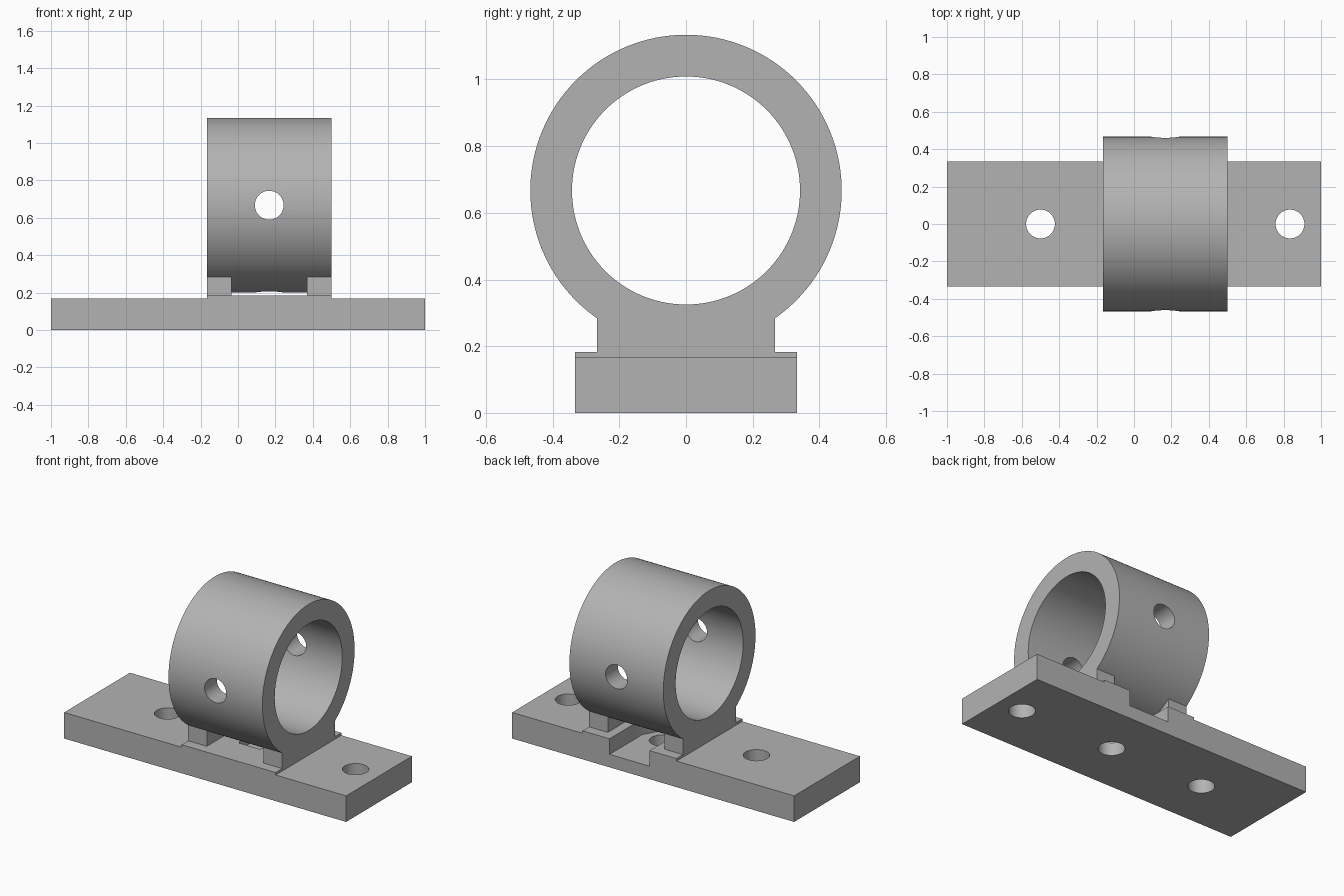
import bpy
import bmesh
import math
from mathutils import Matrix, Vector

default = bpy.data.objects.get("Cube")
if default:
    bpy.data.objects.remove(default, do_unlink=True)

grey = bpy.data.materials.new("light grey")
grey.use_nodes = True
grey.diffuse_color = (0.45, 0.45, 0.45, 1)
grey.node_tree.nodes["Principled BSDF"].inputs["Base Color"].default_value = grey.diffuse_color

CX = 0.167          # middle of the collar along x
AXIS = 0.667        # height of the collar axis
HOLE = 0.077        # radius of every screw hole
HALF = 0.333        # half length of collar, half width of plate


def make(name, bm):
    bmesh.ops.recalc_face_normals(bm, faces=bm.faces)
    mesh = bpy.data.meshes.new(name)
    bm.to_mesh(mesh)
    bm.free()
    mesh.materials.append(grey)
    ob = bpy.data.objects.new(name, mesh)
    bpy.context.collection.objects.link(ob)
    return ob


def prism(name, points, shift):
    """Extrude a closed outline of 3D points along a vector."""
    bm = bmesh.new()
    face = bm.faces.new([bm.verts.new(p) for p in points])
    new = bmesh.ops.extrude_face_region(bm, geom=[face])["geom"]
    bmesh.ops.translate(bm, vec=Vector(shift),
                        verts=[v for v in new if isinstance(v, bmesh.types.BMVert)])
    return make(name, bm)


def box(name, x0, x1, y0, y1, z0, z1):
    return prism(name, [(x0, y0, z0), (x1, y0, z0), (x1, y1, z0), (x0, y1, z0)], (0, 0, z1 - z0))


def cylinder(name, radius, length, centre, axis="Z", sides=64):
    bm = bmesh.new()
    bmesh.ops.create_cone(bm, cap_ends=True, segments=sides, radius1=radius,
                          radius2=radius, depth=length)
    turn = {"X": Matrix.Rotation(math.pi / 2, 4, "Y"),
            "Y": Matrix.Rotation(math.pi / 2, 4, "X"), "Z": Matrix()}[axis]
    bm.transform(Matrix.Translation(centre) @ turn)
    return make(name, bm)


def combine(target, others, operation):
    """Apply booleans to the target and delete the helper solids."""
    for other in others:
        other.hide_render = True
        mod = target.modifiers.new("boolean", "BOOLEAN")
        mod.operation, mod.solver, mod.object = operation, "EXACT", other
    bpy.context.view_layer.update()
    evaluated = target.evaluated_get(bpy.context.evaluated_depsgraph_get())
    result = bpy.data.meshes.new_from_object(evaluated)
    target.modifiers.clear()
    target.data = result
    for other in others:
        bpy.data.objects.remove(other, do_unlink=True)


# Base plate with the raised pad under the collar
x0, x1 = CX - HALF, CX + HALF
outline = [(-1, 0), (1, 0), (1, 0.167), (x1, 0.167), (x1, 0.183),
           (x0, 0.183), (x0, 0.167), (-1, 0.167)]
base = prism("base_plate", [(x, -HALF, z) for x, z in outline], (0, 2 * HALF, 0))

# Screw holes, and the hexagonal nut pocket opening to the back
NUT = 0.142
h = NUT * math.sqrt(3) / 2
pocket = [(CX - NUT, 0.5), (CX - NUT, 0), (CX - NUT / 2, -h),
          (CX + NUT / 2, -h), (CX + NUT, 0), (CX + NUT, 0.5)]
cutters = [cylinder("screw_cutter", HOLE, 1, (x, 0, 0)) for x in (CX - 0.667, CX, CX + 0.667)]
cutters.append(prism("nut_cutter", [(x, y, 0.083) for x, y in pocket], (0, 0, 0.3)))
combine(base, cutters, "DIFFERENCE")

# Collar standing on two feet
collar = cylinder("collar", 0.467, 2 * HALF, (CX, 0, AXIS), "X", 128)
feet = [box("foot", a, b, -0.267, 0.267, 0.183, 0.32)
        for a, b in ((x0, x0 + 0.132), (x1 - 0.132, x1))]
combine(collar, feet, "UNION")

# Bore, cross hole and the lower screw access hole
combine(collar, [cylinder("bore_cutter", 0.342, 1, (CX, 0, AXIS), "X", 128),
                 cylinder("cross_cutter", HOLE, 2, (CX, 0, AXIS), "Y"),
                 cylinder("access_cutter", HOLE, 0.5, (CX, 0, 0.35))], "DIFFERENCE")

# Smooth the round walls, keep the edges sharp
bpy.ops.object.select_all(action="DESELECT")
for ob in (base, collar):
    ob.select_set(True)
bpy.context.view_layer.objects.active = collar
bpy.ops.object.shade_smooth_by_angle(angle=math.radians(30))
